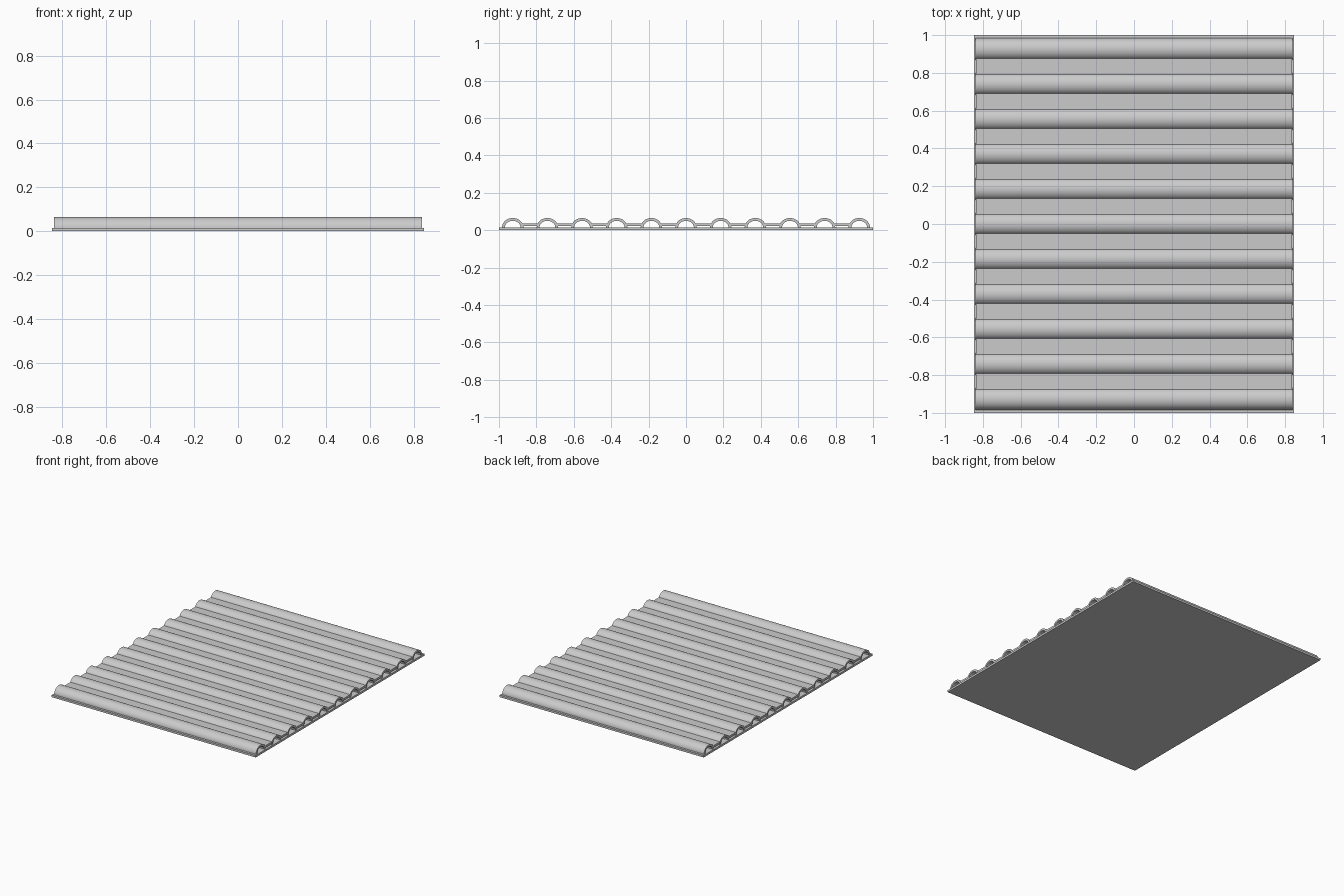
import bpy, bmesh, math

if "Cube" in bpy.data.objects:
    bpy.data.objects.remove(bpy.data.objects["Cube"])

HALF_X = 0.838     # half length of the ridges
PITCH = 0.1853     # distance between ridges
COUNT = 11
BASE_TOP = 0.015


def box(name, x, y0, y1, z0, z1):
    bpy.ops.mesh.primitive_cube_add(size=1, location=(0, (y0 + y1) / 2, (z0 + z1) / 2))
    ob = bpy.context.object
    ob.name = name
    ob.scale = (2 * x, y1 - y0, z1 - z0)
    bpy.ops.object.transform_apply(location=False, rotation=False, scale=True)
    return ob


def half_pipe(name, y, ry, rz, wall, steps=20):
    # closed arch section pushed along x
    angles = [math.pi * i / steps for i in range(steps + 1)]
    outer = [(ry * math.cos(a), rz * math.sin(a)) for a in angles]
    inner = [((ry - wall) * math.cos(a), (rz - wall) * math.sin(a)) for a in angles]
    bm = bmesh.new()
    rings = []
    for x in (-HALF_X, HALF_X):
        rings.append([[bm.verts.new((x, p[0], p[1])) for p in sec] for sec in (outer, inner)])
    (o0, i0), (o1, i1) = rings
    for k in range(steps):
        bm.faces.new((o0[k], o0[k + 1], o1[k + 1], o1[k]))
        bm.faces.new((i0[k], i1[k], i1[k + 1], i0[k + 1]))
        bm.faces.new((o0[k], i0[k], i0[k + 1], o0[k + 1]))
        bm.faces.new((o1[k], o1[k + 1], i1[k + 1], i1[k]))
    for k in (0, steps):
        bm.faces.new((o0[k], o1[k], i1[k], i0[k]))
    bmesh.ops.recalc_face_normals(bm, faces=bm.faces)
    me = bpy.data.meshes.new(name)
    bm.to_mesh(me)
    bm.free()
    ob = bpy.data.objects.new(name, me)
    ob.location = (0, y, BASE_TOP)
    bpy.context.collection.objects.link(ob)
    bpy.ops.object.select_all(action='DESELECT')
    ob.select_set(True)
    bpy.context.view_layer.objects.active = ob
    bpy.ops.object.shade_smooth_by_angle(angle=math.radians(35))


# Backing board
box("base_board", 0.847, -1, 1, 0, BASE_TOP)

# Hollow ridges and the flat channels between them
for n in range(COUNT):
    y = (n - (COUNT - 1) / 2) * PITCH
    half_pipe(f"ridge_tile_{n + 1}", y, 0.057, 0.05, 0.015)
    if n < COUNT - 1:
        box(f"channel_tile_{n + 1}", HALF_X - 0.001, y + 0.047, y + PITCH - 0.047, 0.021, 0.036)
